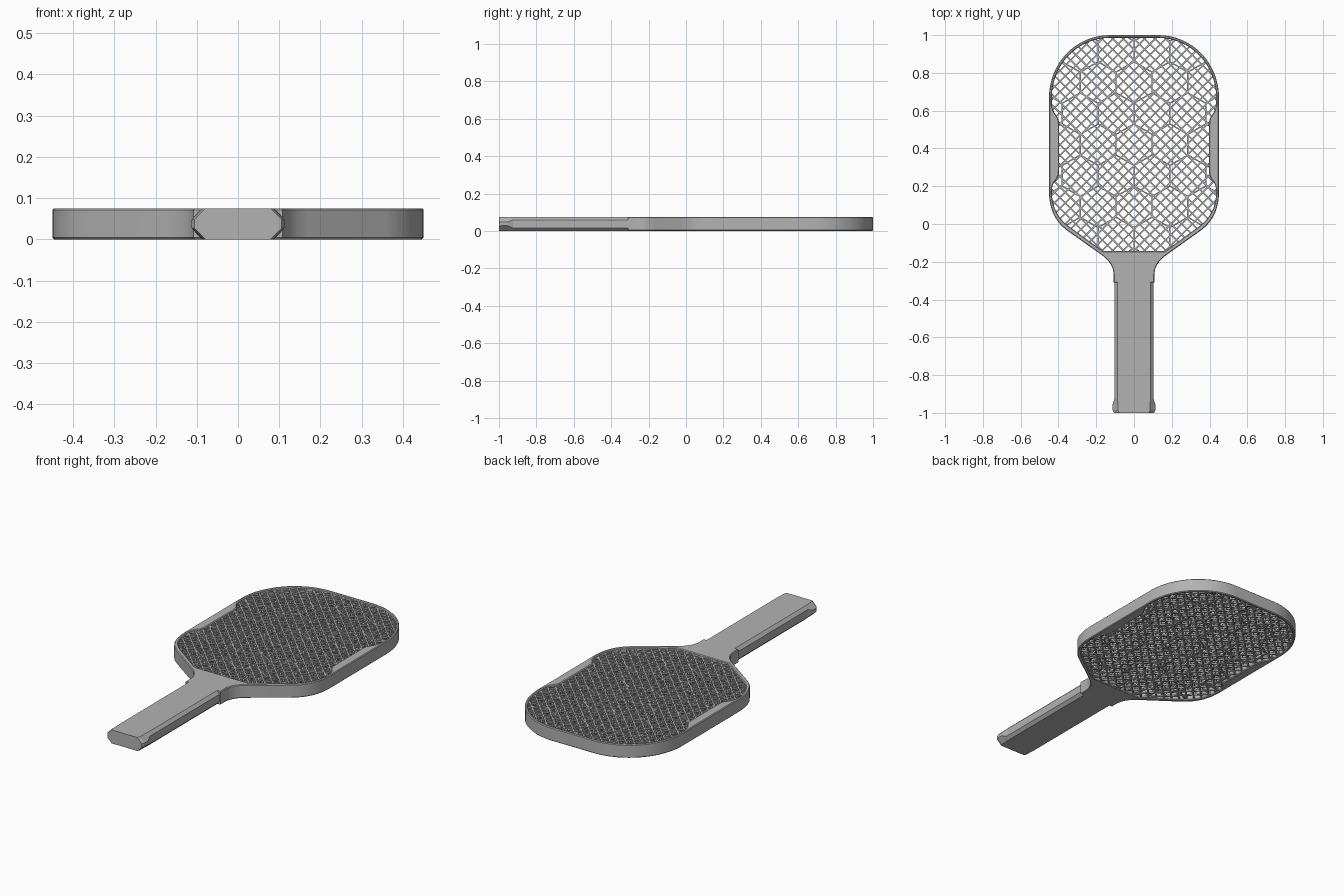
import bpy
import math
from mathutils import Vector

if "Cube" in bpy.data.objects:
    bpy.data.objects.remove(bpy.data.objects["Cube"], do_unlink=True)

HEIGHT = 0.075

grey = bpy.data.materials.new("paddle grey")
grey.use_nodes = True
colour = (0.45, 0.45, 0.45, 1)
grey.diffuse_color = colour
grey.node_tree.nodes["Principled BSDF"].inputs["Base Color"].default_value = colour


def bend(start, control, end, steps=8):
    a, c, b = Vector(start), Vector(control), Vector(end)
    return [a.lerp(c, i / steps).lerp(c.lerp(b, i / steps), i / steps)
            for i in range(steps + 1)]


def corner(cx, cy, rx, ry, steps=16):
    return [Vector((cx + rx * math.sin(i / steps * math.pi / 2),
                    cy + ry * math.cos(i / steps * math.pi / 2)))
            for i in range(steps + 1)]


def mirrored(half):
    return half + [Vector((-p.x, p.y)) for p in reversed(half)]


def add_mesh(name, verts, faces):
    mesh = bpy.data.meshes.new(name)
    mesh.from_pydata(verts, [], faces)
    mesh.materials.append(grey)
    obj = bpy.data.objects.new(name, mesh)
    bpy.context.collection.objects.link(obj)
    return obj


# Head outline, from the top middle down to the neck
outline = mirrored(
    corner(0.13, 0.67, 0.32, 0.33)
    + bend((0.45, 0.17), (0.45, 0.04), (0.36, -0.03))
    + bend((0.17, -0.165), (0.108, -0.21), (0.108, -0.27))
    + [Vector((0.108, -0.31))])

# Window outline, with a thicker grip pad on each side
window = mirrored(
    corner(0.13, 0.67, 0.305, 0.315)
    + bend((0.435, 0.63), (0.43, 0.6), (0.415, 0.58), 4)
    + bend((0.415, 0.58), (0.397, 0.56), (0.397, 0.53), 4)
    + bend((0.397, 0.28), (0.397, 0.25), (0.415, 0.23), 4)
    + bend((0.415, 0.23), (0.435, 0.21), (0.435, 0.17), 4)
    + bend((0.435, 0.16), (0.43, 0.05), (0.345, -0.012))
    + [Vector((0.165, -0.143))])

# Frame: filled outline with the window as a hole and a small edge bevel
EDGE = 0.004
curve = bpy.data.curves.new("frame", "CURVE")
curve.dimensions = "2D"
curve.fill_mode = "BOTH"
curve.extrude = HEIGHT / 2 - EDGE
curve.bevel_depth = EDGE
curve.bevel_resolution = 0
curve.offset = -EDGE
for loop in (outline, window):
    pts = [p for i, p in enumerate(loop) if (p - loop[i - 1]).length > 1e-5]
    spline = curve.splines.new("POLY")
    spline.points.add(len(pts) - 1)
    for point, p in zip(spline.points, pts):
        point.co = (p.x, p.y, 0, 1)
    spline.use_cyclic_u = True
curve.materials.append(grey)
frame = bpy.data.objects.new("frame", curve)
bpy.context.collection.objects.link(frame)
frame.location.z = HEIGHT / 2
bpy.context.view_layer.objects.active = frame
frame.select_set(True)
bpy.ops.object.convert(target="MESH")
bpy.ops.object.shade_smooth_by_angle(angle=math.radians(30))

# Handle: eight-sided sections lofted along its length, flared at the butt
sections = [(-1, 0.106, 0.027), (-0.985, 0.113, 0.028), (-0.955, 0.113, 0.028),
            (-0.925, 0.103, 0.016), (-0.29, 0.103, 0.016)]
verts, faces = [], []
for y, w, c in sections:
    right = [(w - c, 0), (w, c), (w, HEIGHT - c), (w - c, HEIGHT)]
    ring = right + [(-x, z) for x, z in reversed(right)]
    verts += [(x, y, z) for x, z in ring]
for s in range(len(sections) - 1):
    for k in range(8):
        a, b = s * 8 + k, s * 8 + (k + 1) % 8
        faces.append((a, a + 8, b + 8, b))
faces += [tuple(range(8)), tuple(reversed(range(len(verts) - 8, len(verts))))]
add_mesh("handle", verts, faces)


# Lattice helpers: bars are trimmed where they meet the window edge
def inside(p):
    hit = False
    for i, a in enumerate(window):
        b = window[i - 1]
        if (a.y > p.y) != (b.y > p.y):
            if p.x < a.x + (p.y - a.y) * (b.x - a.x) / (b.y - a.y):
                hit = not hit
    return hit


def trim(a, b):
    ia, ib = inside(a), inside(b)
    if ia and ib:
        return a, b
    if not (ia or ib):
        return None
    keep, lost = (a, b) if ia else (b, a)
    lo, hi = keep, lost
    for _ in range(8):
        mid = (lo + hi) / 2
        lo, hi = (mid, hi) if inside(mid) else (lo, mid)
    return keep, hi


def add_bars(name, bars, width):
    verts, faces = [], []
    for a, b in filter(None, (trim(*bar) for bar in bars)):
        along = (b - a).normalized()
        side = along.cross(Vector((0, 0, 1))).normalized() * width / 2
        up = side.cross(along).normalized() * width / 2
        n = len(verts)
        for end in (a, b):
            verts += [end + side + up, end - side + up,
                      end - side - up, end + side - up]
        faces += [(n + k, n + (k + 1) % 4, n + 4 + (k + 1) % 4, n + 4 + k)
                  for k in range(4)]
        faces += [(n + 3, n + 2, n + 1, n), (n + 4, n + 5, n + 6, n + 7)]
    add_mesh(name, verts, faces)


LOW, HIGH = 0.009, HEIGHT - 0.009

# Diagonal grid: upper and lower bars joined by a zigzag truss
STEP = 0.028
grid, truss = [], []


def node(i, j, z):
    return Vector(((i - j) * STEP, 0.42 + (i + j) * STEP, z))


for i in range(-30, 30):
    for j in range(-30, 30):
        x, y, _ = node(i, j, 0)
        if abs(x) > 0.5 or not -0.2 < y < 1.05:
            continue
        for di, dj in ((1, 0), (0, 1)):
            for z in (LOW, HIGH):
                grid.append((node(i, j, z), node(i + di, j + dj, z)))
            ends = (LOW, HIGH) if (i + j) % 2 else (HIGH, LOW)
            truss.append((node(i, j, ends[0]), node(i + di, j + dj, ends[1])))
add_bars("diagonal_grid", grid, 0.008)
add_bars("zigzag_truss", truss, 0.007)

# Honeycomb of thin bars through the grid; each cell supplies three edges
PITCH = 0.19
radius = PITCH / math.sqrt(3)
comb = []
for row in range(-5, 6):
    for col in range(-4, 5):
        centre = Vector(((col + row % 2 / 2) * PITCH, 0.42 + row * radius * 1.5, 0))
        tips = [centre + radius * Vector((math.sin(k * math.pi / 3),
                                          math.cos(k * math.pi / 3), 0))
                for k in range(4)]
        for a, b in zip(tips, tips[1:]):
            mid = (a + b) / 2
            for z in (LOW, HIGH):
                lift = Vector((0, 0, z))
                comb += [(a + lift, mid + lift), (mid + lift, b + lift)]
add_bars("honeycomb", comb, 0.007)
